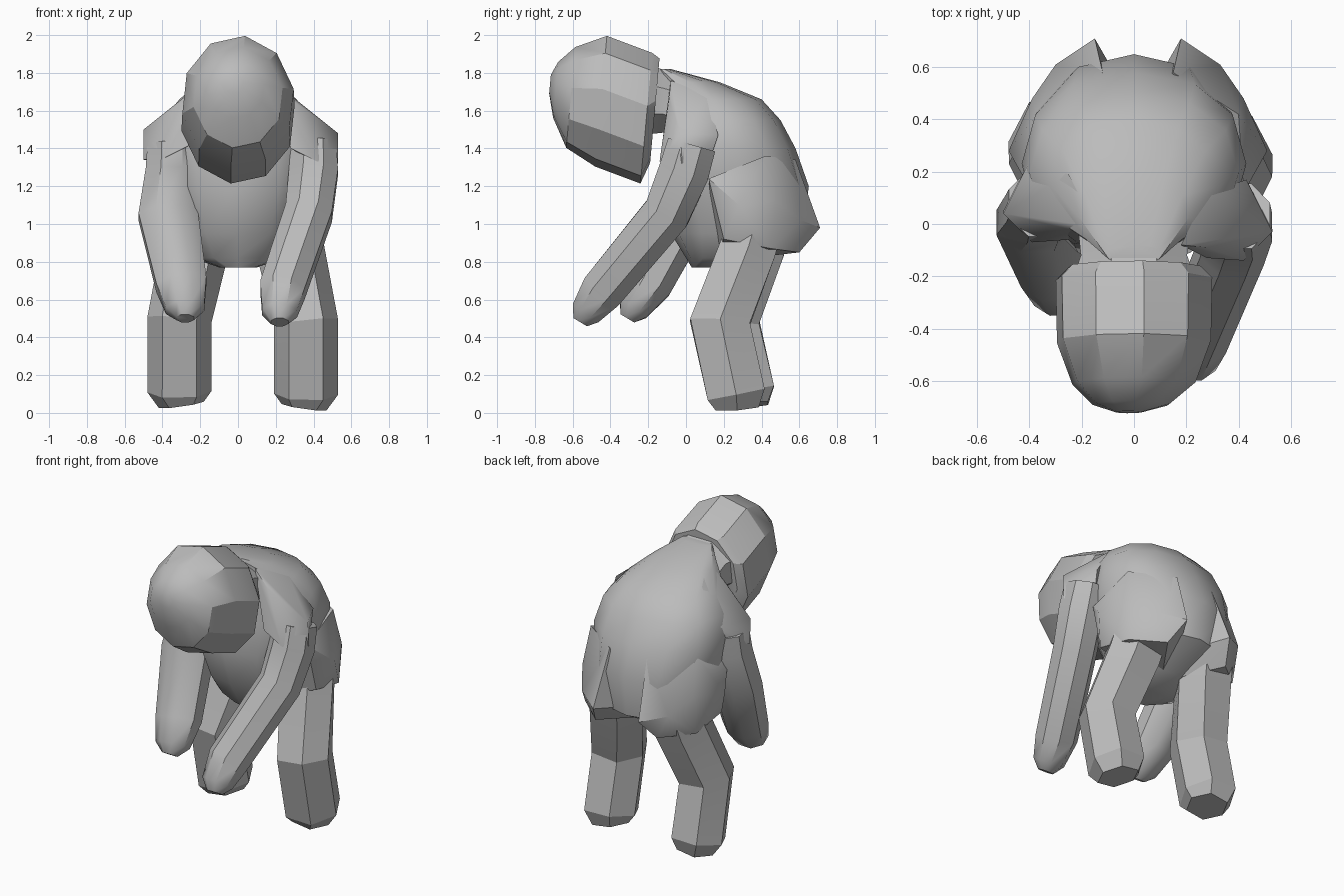
import bpy, bmesh, math
from mathutils import Vector

if "Cube" in bpy.data.objects:
    bpy.data.objects.remove(bpy.data.objects["Cube"])

clay = bpy.data.materials.new("clay_grey")
clay.use_nodes = True
GREY = (0.5, 0.5, 0.5, 1)
clay.diffuse_color = GREY
clay.node_tree.nodes["Principled BSDF"].inputs["Base Color"].default_value = GREY


def finish(name, bm, angle):
    bmesh.ops.recalc_face_normals(bm, faces=bm.faces)
    mesh = bpy.data.meshes.new(name)
    bm.to_mesh(mesh)
    bm.free()
    ob = bpy.data.objects.new(name, mesh)
    bpy.context.collection.objects.link(ob)
    mesh.materials.append(clay)
    bpy.ops.object.select_all(action='DESELECT')
    ob.select_set(True)
    bpy.context.view_layer.objects.active = ob
    bpy.ops.object.shade_smooth_by_angle(angle=math.radians(angle))


def loft(name, rings, sides, normal=None, phase=0.0, angle=30, square=1.0):
    """Skin rings (x, y, z, half width, half depth); rings follow the path unless a normal is set."""
    bm = bmesh.new()
    centres = [Vector(r[:3]) for r in rings]
    bend = lambda s: math.copysign(abs(s) ** square, s)
    loops = []
    for i, (c, r) in enumerate(zip(centres, rings)):
        t = Vector(normal) if normal else centres[min(i + 1, len(rings) - 1)] - centres[max(i - 1, 0)]
        t.normalize()
        u = Vector((1, 0, 0))
        u = (u - t * u.dot(t)).normalized()
        v = t.cross(u)
        turns = [2 * math.pi * (k + phase) / sides for k in range(sides)]
        loops.append([bm.verts.new(c + u * r[3] * bend(math.cos(a)) + v * r[4] * bend(math.sin(a)))
                      for a in turns])
    for a, b in zip(loops, loops[1:]):
        for k in range(sides):
            j = (k + 1) % sides
            bm.faces.new((a[k], a[j], b[j], b[k]))
    bm.faces.new(loops[0])
    bm.faces.new(loops[-1])
    finish(name, bm, angle)


def hull(name, points, side=1, angle=35):
    """Faceted solid wrapped round a few corner points, mirrored by side."""
    bm = bmesh.new()
    for x, y, z in points:
        bm.verts.new((x * side, y, z))
    bmesh.ops.convex_hull(bm, input=bm.verts)
    loose = [v for v in bm.verts if not v.link_faces]
    bmesh.ops.delete(bm, geom=loose, context='VERTS')
    finish(name, bm, angle)


# Hunched torso: (height, front y, back y, half width)
sections = [(0.77, 0.03, 0.25, 0.1), (0.82, 0.0, 0.38, 0.24), (0.95, -0.08, 0.62, 0.32),
            (1.2, -0.16, 0.65, 0.4), (1.4, -0.12, 0.58, 0.43), (1.55, -0.11, 0.5, 0.4),
            (1.66, -0.12, 0.4, 0.31), (1.75, -0.13, 0.18, 0.21), (1.82, -0.15, -0.08, 0.11)]
loft("torso", [(0, (f + b) / 2, z, w, (b - f) / 2) for z, f, b, w in sections],
     12, normal=(0, 0, 1), angle=35, square=0.9)

# Head pushed forward on a short neck, slightly rolled
loft("head", [(-0.02, -0.72, 1.74, 0.05, 0.05), (-0.01, -0.69, 1.71, 0.15, 0.15),
              (0, -0.61, 1.67, 0.24, 0.27), (0, -0.45, 1.65, 0.3, 0.35),
              (0, -0.21, 1.56, 0.305, 0.35), (0, -0.165, 1.6, 0.26, 0.28)],
     10, normal=(0, 1, -0.09), phase=0.7, angle=28)
loft("neck", [(0, -0.2, 1.66, 0.25, 0.2), (0, -0.12, 1.65, 0.22, 0.18), (0, 0.05, 1.6, 0.24, 0.18)],
     8, normal=(0, 1, 0), phase=0.5)

# Arms hang forward, the left one reaching further
loft("left_arm", [(0.4, 0.03, 1.42, 0.13, 0.14), (0.4, -0.01, 1.28, 0.14, 0.145),
                  (0.375, -0.1, 1.06, 0.135, 0.135), (0.235, -0.44, 0.65, 0.13, 0.125),
                  (0.22, -0.53, 0.53, 0.1, 0.09), (0.22, -0.56, 0.48, 0.05, 0.045)],
     8, phase=0.5, angle=42)
loft("right_arm", [(-0.35, 0.08, 1.42, 0.14, 0.14), (-0.35, 0.06, 1.28, 0.15, 0.145),
                   (-0.37, 0.01, 1.05, 0.17, 0.135), (-0.3, -0.19, 0.68, 0.145, 0.125),
                   (-0.28, -0.28, 0.55, 0.11, 0.09), (-0.28, -0.31, 0.5, 0.05, 0.045)],
     8, phase=0.5, angle=42)

# Sloping shoulders running from the neck to the arm corners
shoulder = [(0.18, -0.08, 1.76), (0.28, -0.09, 1.66), (0.53, -0.03, 1.48), (0.53, -0.02, 1.32),
            (0.28, -0.13, 1.4), (0.42, -0.14, 1.33), (0.43, 0.17, 1.47), (0.41, 0.12, 1.32),
            (0.28, 0.12, 1.68)]
hull("left_shoulder", shoulder)
hull("right_shoulder", [(x - 0.03, y + 0.07, z + 0.02) for x, y, z in shoulder], -1)

# Hips blend down from the back to a pointed rear corner on each side
hip = [(0.18, 0.71, 0.98), (0.33, 0.61, 1.02), (0.42, 0.48, 1.12), (0.51, 0.28, 1.1),
       (0.42, 0.12, 1.24), (0.4, 0.42, 1.36), (0.15, 0.58, 1.34), (0.06, 0.5, 0.95),
       (0.07, 0.35, 0.82), (0.1, 0.16, 0.82), (0.43, 0.2, 0.92), (0.42, 0.45, 0.87), (0.24, 0.6, 0.85)]

# Bent six-sided legs with chamfered ends: (x, y, z, half width, half depth)
leg = [(0.26, 0.36, 0.98, 0.18, 0.17), (0.28, 0.32, 0.85, 0.18, 0.17), (0.36, 0.18, 0.48, 0.17, 0.18),
       (0.36, 0.265, 0.1, 0.17, 0.175), (0.35, 0.27, 0.03, 0.12, 0.13)]
for name, s, shift in (("left", 1, 0.0), ("right", -1, 0.05)):
    hull(name + "_hip", [(x - shift * 0.6, y, z) for x, y, z in hip], s)
    loft(name + "_leg", [(s * (x - shift), y + shift, z + shift / 4, w, d) for x, y, z, w, d in leg],
         6, angle=20, square=0.9)
